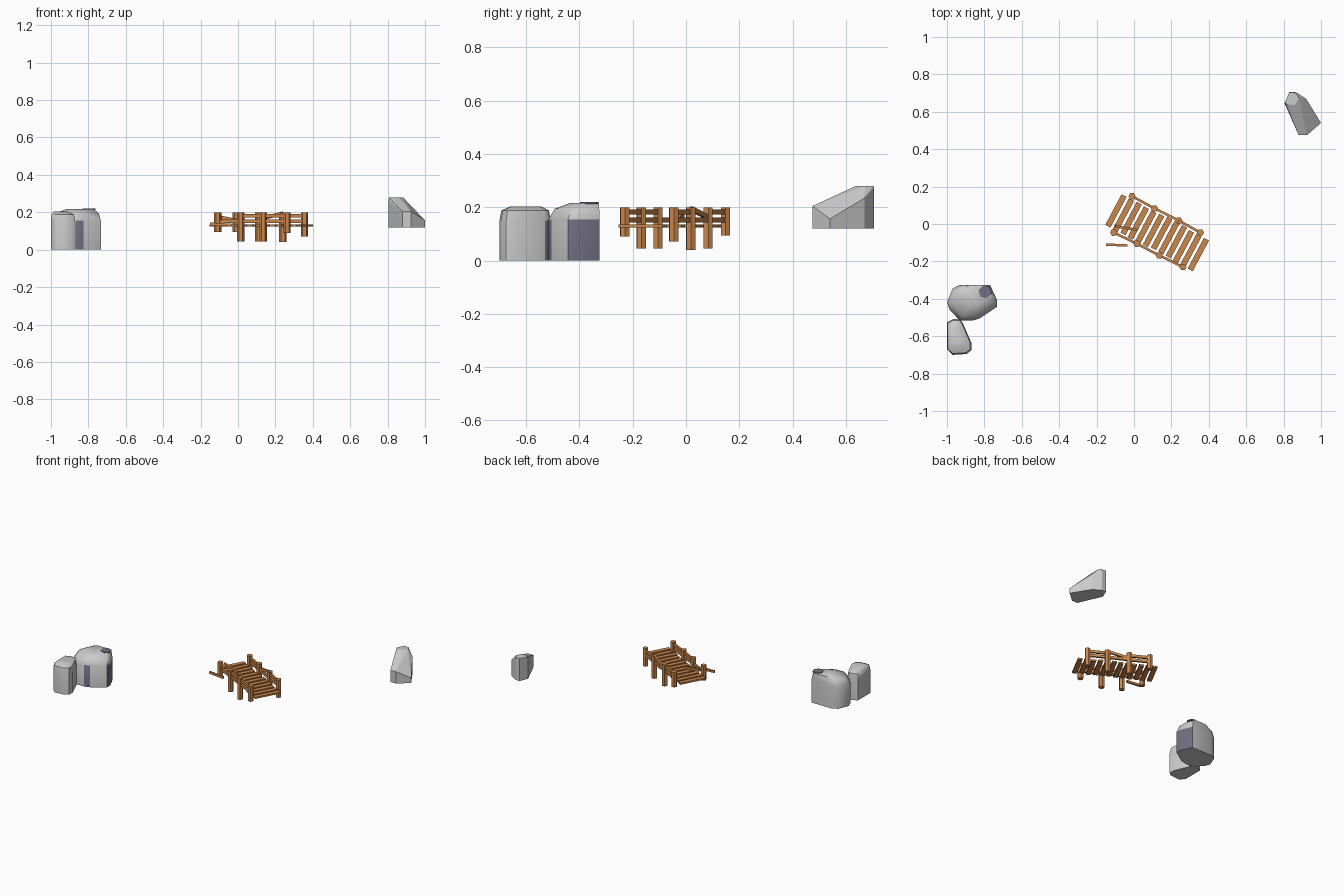
import bpy, bmesh, math, random
from mathutils import Vector, Matrix

if "Cube" in bpy.data.objects:
    bpy.data.objects.remove(bpy.data.objects["Cube"])
random.seed(4)

def material(name, rgb):
    m = bpy.data.materials.new(name)
    m.diffuse_color = (*rgb, 1)
    m.use_nodes = True
    m.node_tree.nodes["Principled BSDF"].inputs["Base Color"].default_value = m.diffuse_color
    return m

WOOD = material("orange wood", (0.60, 0.245, 0.075))
STONE = material("light grey stone", (0.60, 0.60, 0.60))
SLATE = material("purple grey stone", (0.17, 0.16, 0.23))

def finish(name, bm, *mats):
    bmesh.ops.recalc_face_normals(bm, faces=bm.faces)
    me = bpy.data.meshes.new(name)
    bm.to_mesh(me)
    bm.free()
    for m in mats:
        me.materials.append(m)
    ob = bpy.data.objects.new(name, me)
    bpy.context.collection.objects.link(ob)
    return ob

def beam(name, a, b, width, height):
    """Box running from a to b, kept upright."""
    a, b = Vector(a), Vector(b)
    d = (b - a).normalized()
    side = Vector((0, 0, 1)).cross(d).normalized()
    up = d.cross(side)
    rot = Matrix((d, side, up)).transposed().to_4x4()
    bm = bmesh.new()
    bmesh.ops.create_cube(bm, size=1, matrix=Matrix.Translation((a + b) / 2) @ rot
                          @ Matrix.Diagonal(((b - a).length, width, height, 1)))
    return finish(name, bm, WOOD)

# Bridge frame: u runs along the deck, v across it
ANG = math.radians(-28)
U = Vector((math.cos(ANG), math.sin(ANG), 0))
V = Vector((-math.sin(ANG), math.cos(ANG), 0))
C = Vector((0.125, -0.044, 0))

def at(u, v, z):
    return C + U * u + V * v + Vector((0, 0, z))

# Deck planks
for i in range(12):
    u = -0.249 + i * 0.0453
    j = random.uniform(-0.006, 0.006)
    beam(f"deck_plank_{i}", at(u, -0.093 + j, 0.13), at(u, 0.093 + j, 0.13), 0.031, 0.012)

# Posts, six sided, with the middle ones reaching lower
back = [(-0.01, 0.148), (0.11, 0.083), (0.24, 0.018), (0.355, -0.046)]
front = [(-0.108, -0.046), (0.015, -0.105), (0.135, -0.168), (0.262, -0.23)]
lows = {"back": (0.095, 0.045, 0.04, 0.072), "front": (0.095, 0.045, 0.045, 0.09)}
for row, pts in (("back", back), ("front", front)):
    for i, (x, y) in enumerate(pts):
        lo = lows[row][i]
        bm = bmesh.new()
        bmesh.ops.create_cone(bm, cap_ends=True, segments=6, radius1=0.0195, radius2=0.0195,
                              depth=0.2 - lo, matrix=Matrix.Translation((x, y, (0.2 + lo) / 2))
                              @ Matrix.Rotation(ANG, 4, 'Z'))
        finish(f"{row}_post_{i}", bm, WOOD)

# Rails between posts; one is tilted, one has swung inward
for row, pts in (("back", back), ("front", front)):
    for i in range(3):
        for z in (0.152, 0.182):
            a, b = (*pts[i], z), (*pts[i + 1], z)
            if z > 0.17 and row == "back" and i == 1:
                a, b = (*pts[1], 0.162), (*pts[2], 0.195)
            if z > 0.17 and row == "front" and i == 0:
                a, b = (-0.1, -0.012, 0.175), (0.02, -0.032, 0.15)
            beam(f"{row}_rail_{i}_{int(z * 1000)}", a, b, 0.013, 0.018)
beam("fallen_rail", (-0.15, -0.11, 0.138), (-0.035, -0.115, 0.132), 0.013, 0.015)

# Smooth boulders: outline lofted upward through shrinking rings
def boulder(name, outline, rings, pivot, slate_edges):
    bm = bmesh.new()
    loops = []
    for z, s in rings:
        loops.append([bm.verts.new((pivot[0] + (x - pivot[0]) * s,
                                    pivot[1] + (y - pivot[1]) * s, z)) for x, y in outline])
    n = len(outline)
    for k in range(len(loops) - 1):
        for i in range(n):
            j = (i + 1) % n
            f = bm.faces.new((loops[k][i], loops[k][j], loops[k + 1][j], loops[k + 1][i]))
            f.material_index = 1 if k == 0 and i in slate_edges else 0
    bm.faces.new(loops[0])
    bm.faces.new(loops[-1])
    ob = finish(name, bm, STONE, SLATE)
    bpy.context.view_layer.objects.active = ob
    ob.select_set(True)
    bpy.ops.object.shade_smooth_by_angle(angle=math.radians(50))
    ob.select_set(False)
    return ob

big = [(-1, -0.42), (-0.97, -0.345), (-0.93, -0.325), (-0.77, -0.325), (-0.733, -0.405),
       (-0.733, -0.443), (-0.825, -0.505), (-0.865, -0.517), (-0.93, -0.517), (-0.985, -0.46)]
boulder("big_boulder", big, [(0, 1), (0.155, 1), (0.195, 0.87), (0.217, 0.55)],
        (-0.82, -0.33), (3, 4, 6))
small = [(-1, -0.525), (-0.965, -0.508), (-0.93, -0.51), (-0.915, -0.53), (-0.87, -0.635),
         (-0.87, -0.675), (-0.895, -0.695), (-0.97, -0.7), (-1, -0.67)]
boulder("small_boulder", small, [(0, 1), (0.15, 1), (0.188, 0.93), (0.203, 0.6)],
        (-0.965, -0.6), (2,))

# Slate patch on the big boulder's top
bm = bmesh.new()
bmesh.ops.create_cone(bm, cap_ends=True, segments=6, radius1=0.036, radius2=0.036, depth=0.008,
                      matrix=Matrix.Translation((-0.796, -0.363, 0.217)) @ Matrix.Rotation(0.3, 4, 'Z'))
finish("slate_patch", bm, SLATE)

# Faceted stone: hull of a flat base, a sloping shoulder and a small top
foot = [(0.805, 0.645, 0.26), (0.83, 0.705, 0.275), (0.865, 0.705, 0.275), (0.92, 0.67, 0.235),
        (1.0, 0.54, 0.157), (0.925, 0.475, 0.205), (0.88, 0.475, 0.205)]
top = [(0.807, 0.65), (0.83, 0.704), (0.867, 0.7), (0.882, 0.672), (0.86, 0.637), (0.822, 0.638)]
bm = bmesh.new()
for x, y, z in foot:
    bm.verts.new((x, y, 0.12))
    bm.verts.new((x, y, z))
for x, y in top:
    bm.verts.new((x, y, 0.28))
res = bmesh.ops.convex_hull(bm, input=bm.verts)
junk = {g for g in res["geom_interior"] + res["geom_unused"] if isinstance(g, bmesh.types.BMVert)}
bmesh.ops.delete(bm, geom=list(junk), context='VERTS')
finish("faceted_stone", bm, STONE)
